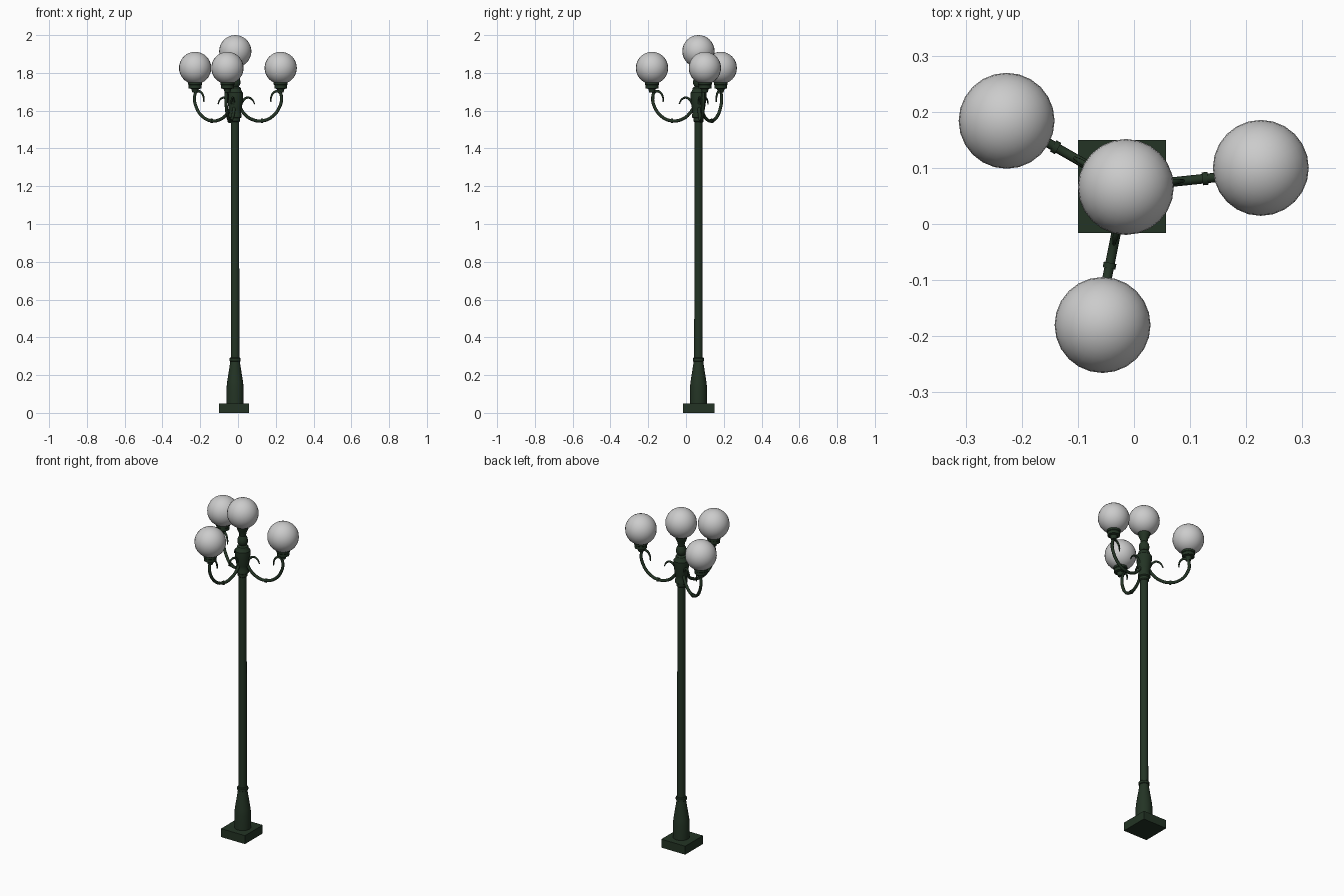
import bpy, bmesh, math
from mathutils import Vector, Matrix

if "Cube" in bpy.data.objects:
    bpy.data.objects.remove(bpy.data.objects["Cube"])

CX, CY = -0.0155, 0.066
green = bpy.data.materials.new("dark_green")
green.diffuse_color = (0.017, 0.034, 0.018, 1)
green.use_nodes = True
green.node_tree.nodes["Principled BSDF"].inputs["Base Color"].default_value = green.diffuse_color


def finish(obj, mat=green, angle=35):
    if mat:
        obj.data.materials.append(mat)
    bpy.ops.object.select_all(action='DESELECT')
    obj.select_set(True)
    bpy.context.view_layer.objects.active = obj
    bpy.ops.object.shade_smooth_by_angle(angle=math.radians(angle))
    return obj


def lathe(name, profile, x, y, seg=20):
    """Capped solid of revolution from (radius, z) pairs."""
    bm = bmesh.new()
    rings = [[bm.verts.new((x + r * math.cos(2 * math.pi * i / seg),
                            y + r * math.sin(2 * math.pi * i / seg), z))
              for i in range(seg)] for r, z in profile]
    for a, b in zip(rings, rings[1:]):
        for i in range(seg):
            j = (i + 1) % seg
            bm.faces.new((a[i], a[j], b[j], b[i]))
    bm.faces.new(rings[0][::-1])
    bm.faces.new(rings[-1])
    me = bpy.data.meshes.new(name)
    bm.to_mesh(me)
    bm.free()
    obj = bpy.data.objects.new(name, me)
    bpy.context.collection.objects.link(obj)
    return finish(obj)


def globe(name, x, y, z):
    bpy.ops.mesh.primitive_uv_sphere_add(segments=24, ring_count=16,
                                         radius=0.0855, location=(x, y, z))
    obj = bpy.context.object
    obj.name = name
    return finish(obj, None, 60)


def tube(name, pts, radius, angle):
    """Round bar along (r, z, thickness) points in a vertical plane."""
    cu = bpy.data.curves.new(name, 'CURVE')
    cu.dimensions = '3D'
    cu.bevel_depth = radius
    cu.bevel_resolution = 2
    cu.resolution_u = 5
    cu.use_fill_caps = True
    sp = cu.splines.new('BEZIER')
    sp.bezier_points.add(len(pts) - 1)
    for p, (r, z, t) in zip(sp.bezier_points, pts):
        p.co = (CX + r * math.cos(angle), CY + r * math.sin(angle), z)
        p.radius = t
        p.handle_left_type = p.handle_right_type = 'AUTO'
    tmp = bpy.data.objects.new(name + "_curve", cu)
    bpy.context.collection.objects.link(tmp)
    bpy.context.view_layer.update()
    me = bpy.data.meshes.new_from_object(
        tmp.evaluated_get(bpy.context.evaluated_depsgraph_get()))
    bpy.data.objects.remove(tmp)
    obj = bpy.data.objects.new(name, me)
    bpy.context.collection.objects.link(obj)
    return finish(obj, green, 50)


# square foot
bpy.ops.mesh.primitive_cube_add(size=1, location=(-0.0215, 0.067, 0.025))
foot = bpy.context.object
foot.name = "foot_plate"
foot.scale = (0.157, 0.166, 0.05)
finish(foot)

# pedestal, collar and pole
lathe("pedestal", [(0.045, 0.05), (0.045, 0.135), (0.042, 0.165),
                   (0.027, 0.26), (0.025, 0.277)], CX, CY)
lathe("collar", [(0.026, 0.272), (0.030, 0.275), (0.030, 0.288),
                 (0.026, 0.292)], CX, CY)
lathe("pole", [(0.0225, 0.27), (0.0215, 1.56)], CX, CY)

# turned hub and top holder
lathe("hub", [(0.022, 1.54), (0.027, 1.545), (0.027, 1.56), (0.034, 1.565),
              (0.034, 1.58), (0.030, 1.59), (0.034, 1.61), (0.040, 1.65),
              (0.042, 1.68), (0.042, 1.695), (0.034, 1.705), (0.030, 1.72),
              (0.020, 1.728), (0.027, 1.738), (0.029, 1.752), (0.026, 1.768),
              (0.018, 1.782), (0.021, 1.80), (0.030, 1.82), (0.034, 1.835),
              (0.034, 1.846)], CX, CY)
globe("top_globe", -0.0145, 0.066, 1.9145)

# main arm ends in an inward curl under the cup; small scroll sits by the hub
ARM = [(0.025, 1.620, 1), (0.045, 1.588, 1), (0.085, 1.556, 1),
       (0.143, 1.546, 1), (0.200, 1.570, 1), (0.237, 1.620, 1),
       (0.247, 1.668, 1), (0.235, 1.700, 0.9), (0.212, 1.700, 0.75),
       (0.194, 1.678, 0.6), (0.190, 1.647, 0.4)]
SCROLL = [(0.030, 1.630, 0.9), (0.044, 1.655, 0.9), (0.066, 1.669, 0.8),
          (0.090, 1.660, 0.65), (0.104, 1.635, 0.4)]
LAMPS = [("right", 0.226, 0.100, 6), ("left", -0.227, 0.184, 150.3),
         ("front", -0.056, -0.180, 258.7)]

for side, x, y, deg in LAMPS:
    a = math.radians(deg)
    tube(side + "_arm", ARM, 0.0085, a)
    tube(side + "_scroll", SCROLL, 0.0075, a)
    # band around the lowest point of the arm
    d = Vector((math.cos(a), math.sin(a), 0))
    bpy.ops.mesh.primitive_cylinder_add(
        vertices=12, radius=0.0115, depth=0.010,
        location=Vector((CX, CY, 1.546)) + d * 0.143,
        rotation=d.to_track_quat('Z', 'Y').to_euler())
    bpy.context.object.name = side + "_band"
    finish(bpy.context.object)
    # cup and globe
    lathe(side + "_cup", [(0.014, 1.695), (0.020, 1.715), (0.034, 1.718),
                          (0.034, 1.735), (0.037, 1.738), (0.037, 1.752)], x, y)
    globe(side + "_globe", x, y, 1.826)
